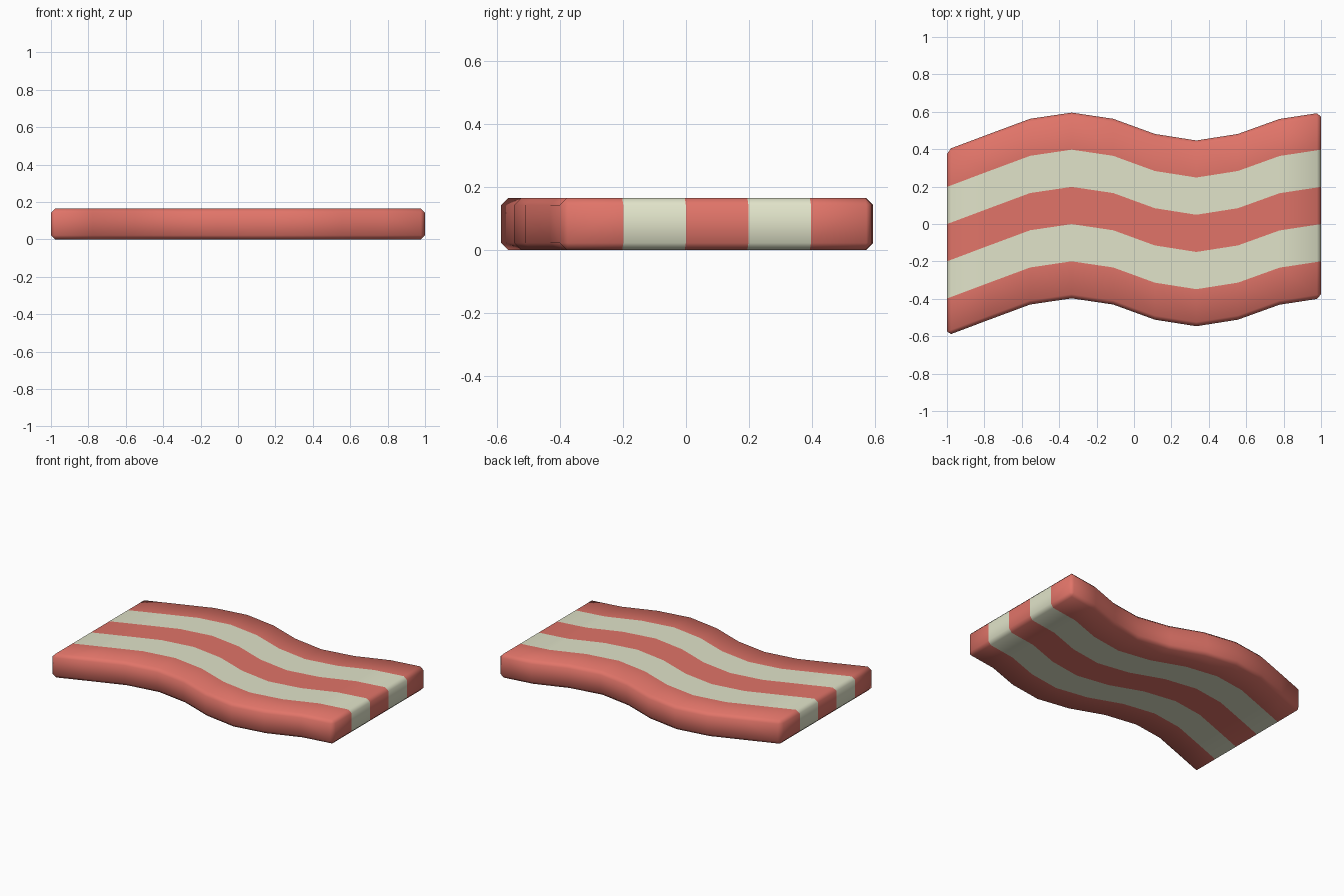
import bpy, bmesh

if "Cube" in bpy.data.objects:
    bpy.data.objects.remove(bpy.data.objects["Cube"])

HALF_W, HEIGHT, C = 0.4965, 0.165, 0.022   # half width, thickness, chamfer
STRIPES = [-0.2985, -0.0995, 0.0995, 0.2985]

# centre line of the wave: evenly spaced stations along x
CENTRES = [-0.1, -0.0165, 0.066, 0.099, 0.066, -0.015, -0.05, -0.015, 0.065, 0.099]
STATIONS = [(-1 + 2 * i / 9, y) for i, y in enumerate(CENTRES)]


def centre(x):
    for (x0, y0), (x1, y1) in zip(STATIONS, STATIONS[1:]):
        if x <= x1 + 1e-9:
            return y0 + (y1 - y0) * (x - x0) / (x1 - x0)


def material(name, rgb):
    m = bpy.data.materials.new(name)
    m.diffuse_color = (*rgb, 1)
    m.use_nodes = True
    m.node_tree.nodes["Principled BSDF"].inputs["Base Color"].default_value = m.diffuse_color
    return m


def section(x, end=False):
    """Chamfered cross-section; end sections are shrunk to round the cap."""
    inner = [-HALF_W + C] + STRIPES + [HALF_W - C]
    d = C if end else 0
    pts = [(y, d) for y in inner]
    pts += [(HALF_W - d, C), (HALF_W - d, HEIGHT - C)]
    pts += [(y, HEIGHT - d) for y in reversed(inner)]
    pts += [(-HALF_W + d, HEIGHT - C), (-HALF_W + d, C)]
    return [bm.verts.new((x, centre(x) + y, z)) for y, z in pts]


bm = bmesh.new()
xs = [-1 + C] + [x for x, _ in STATIONS[1:-1]] + [1 - C]
rings = [section(-1, True)] + [section(x) for x in xs] + [section(1, True)]
N = len(rings[0])

# skin: stripes 1 and 3 are pale, on top and bottom alike
for a, b in zip(rings, rings[1:]):
    for i in range(N):
        j = (i + 1) % N
        f = bm.faces.new((a[i], a[j], b[j], b[i]))
        stripe = i if i < 5 else (12 - i if 8 <= i <= 12 else 0)
        f.material_index = stripe % 2

# end caps, one face per stripe
for r in (rings[0], rings[-1]):
    for i in range(5):
        f = bm.faces.new((r[i], r[i + 1], r[12 - i], r[13 - i]))
        f.material_index = i % 2

bmesh.ops.remove_doubles(bm, verts=bm.verts, dist=1e-5)
bmesh.ops.recalc_face_normals(bm, faces=bm.faces)
for f in bm.faces:
    f.smooth = True

mesh = bpy.data.meshes.new("wavy_strip")
bm.to_mesh(mesh)
bm.free()
mesh.materials.append(material("coral red", (0.75, 0.175, 0.14)))
mesh.materials.append(material("pale cream", (0.75, 0.77, 0.585)))
bpy.context.collection.objects.link(bpy.data.objects.new("wavy_strip", mesh))
